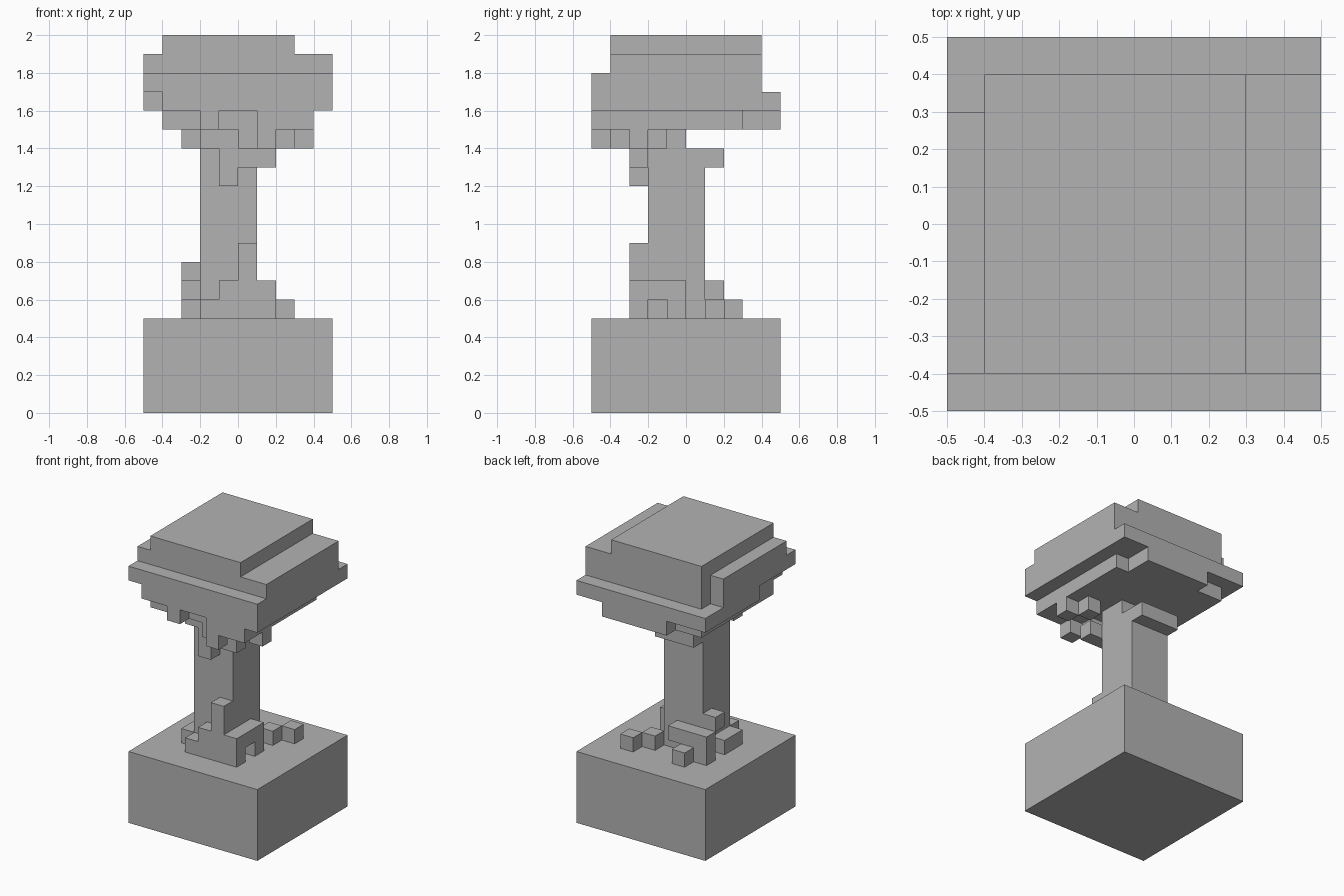
import bpy
import bmesh
from mathutils import Vector

old = bpy.data.objects.get("Cube")
if old:
    bpy.data.objects.remove(old, do_unlink=True)

UNIT = 0.1  # size of one block

grey = bpy.data.materials.new("stone_grey")
grey.use_nodes = True
colour = (0.45, 0.45, 0.45, 1)
grey.diffuse_color = colour
grey.node_tree.nodes["Principled BSDF"].inputs["Base Color"].default_value = colour


def block(x, y, z):
    """Set of unit cells filling a range on each axis."""
    return {(i, j, k) for i in range(*x) for j in range(*y) for k in range(*z)}


def build(name, *blocks):
    """Join blocks into one shell holding only the outer faces."""
    cells = set().union(*blocks)
    bm = bmesh.new()
    for cell in cells:
        for axis in range(3):
            for side in (0, 1):
                step = list(cell)
                step[axis] += 2 * side - 1
                if tuple(step) in cells:
                    continue
                u, v = Vector((0, 0, 0)), Vector((0, 0, 0))
                u[(axis + 1) % 3] = 1
                v[(axis + 2) % 3] = 1
                p = Vector(cell)
                p[axis] += side
                ring = [p, p + u, p + u + v, p + v]
                if not side:
                    ring.reverse()
                bm.faces.new([bm.verts.new(q * UNIT) for q in ring])
    bmesh.ops.remove_doubles(bm, verts=bm.verts[:], dist=UNIT / 100)
    bmesh.ops.dissolve_limit(bm, angle_limit=0.01, verts=bm.verts[:], edges=bm.edges[:])
    mesh = bpy.data.meshes.new(name)
    bm.to_mesh(mesh)
    bm.free()
    mesh.materials.append(grey)
    obj = bpy.data.objects.new(name, mesh)
    bpy.context.collection.objects.link(obj)


# Ground block
build("base", block((-5, 5), (-5, 5), (0, 5)))

# Trunk with its roots and the short branch at the back
build(
    "trunk",
    block((-2, 1), (-2, 1), (5, 14)),
    block((-2, 1), (-2, 0), (14, 15)),
    block((-2, 1), (1, 2), (13, 14)),
    # front root
    block((-2, 2), (-3, -2), (5, 6)),
    block((-1, 2), (-3, -2), (6, 7)),
    block((0, 1), (-3, -2), (7, 9)),
    # side root with a gap below
    block((1, 2), (-2, 0), (6, 7)),
    block((1, 2), (-1, 0), (5, 6)),
    # back root
    block((-3, 0), (1, 2), (6, 7)),
    block((-3, -2), (1, 2), (5, 6)),
    block((-3, -2), (0, 1), (7, 8)),
    block((-3, -2), (-2, 0), (5, 6)),
)

# Loose root tips on the ground
build("root_tip_side", block((2, 3), (2, 3), (5, 6)))
build("root_tip_inner", block((1, 2), (1, 2), (5, 6)))
build("root_tip_back", block((-2, -1), (2, 3), (5, 6)))

# Canopy, from the top layer down to the hanging leaves
build(
    "canopy",
    block((-4, 3), (-4, 4), (19, 20)),
    block((-4, 5), (-4, 4), (18, 19)),
    block((-5, -4), (-4, 3), (17, 19)),
    block((-4, 5), (-5, 4), (16, 18)),
    block((-5, -4), (-5, 3), (17, 18)),
    block((-5, -4), (-1, 5), (16, 17)),
    block((-4, 5), (4, 5), (16, 17)),
    # underside layer
    block((-4, 4), (-4, 3), (15, 16)),
    block((-4, 3), (3, 4), (15, 16)),
    block((-2, 3), (4, 5), (15, 16)),
    block((1, 4), (-5, -4), (15, 16)),
    block((-2, -1), (-5, -4), (15, 16)),
    # hanging leaves
    block((1, 2), (-5, -4), (14, 15)),
    block((0, 1), (-4, -3), (14, 15)),
    block((-2, 0), (-3, -2), (14, 15)),
    block((-3, -2), (-2, -1), (14, 15)),
    block((3, 4), (-3, -2), (14, 15)),
    block((2, 3), (-2, -1), (14, 15)),
    block((-1, 2), (-3, -2), (13, 14)),
    block((-1, 0), (-3, -2), (12, 13)),
)
